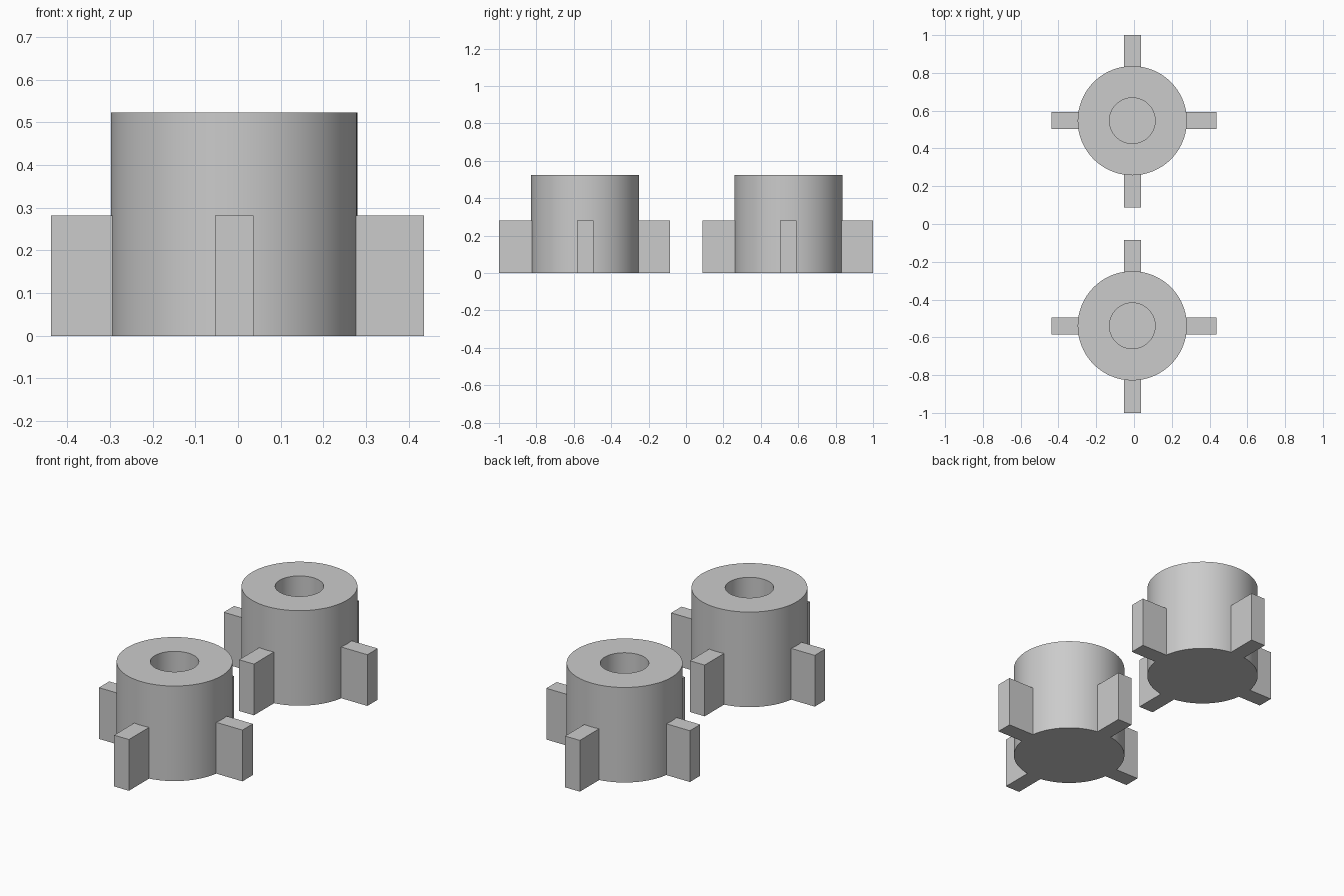
import bpy, bmesh, math
from mathutils import Vector

if "Cube" in bpy.data.objects:
    bpy.data.objects.remove(bpy.data.objects["Cube"])

CX = -0.009                      # shared axis of both hubs in x
R, BORE, H, FLOOR = 0.289, 0.121, 0.523, 0.12
FIN_H, FIN_W = 0.282, 0.09


def finish(bm, name):
    bmesh.ops.recalc_face_normals(bm, faces=bm.faces)
    mesh = bpy.data.meshes.new(name)
    bm.to_mesh(mesh)
    bm.free()
    obj = bpy.data.objects.new(name, mesh)
    bpy.context.collection.objects.link(obj)
    return obj


def hub(name, cy):
    # revolved half-section: closed base, outer wall, rim, blind bore
    profile = [(0, 0), (R, 0), (R, H), (BORE, H), (BORE, FLOOR), (0, FLOOR)]
    bm = bmesh.new()
    verts = [bm.verts.new((r, 0, z)) for r, z in profile]
    edges = [bm.edges.new(p) for p in zip(verts, verts[1:])]
    bmesh.ops.spin(bm, geom=verts + edges, cent=(0, 0, 0), axis=(0, 0, 1),
                   angle=math.tau, steps=96, use_duplicate=False)
    bmesh.ops.remove_doubles(bm, verts=bm.verts, dist=1e-5)
    obj = finish(bm, name)
    obj.location = (CX, cy, 0)
    bpy.ops.object.select_all(action='DESELECT')
    obj.select_set(True)
    bpy.context.view_layer.objects.active = obj
    bpy.ops.object.shade_smooth_by_angle(angle=math.radians(30))


def fin(name, x0, x1, y0, y1):
    bm = bmesh.new()
    bmesh.ops.create_cube(bm, size=1)
    bmesh.ops.scale(bm, verts=bm.verts, vec=(x1 - x0, y1 - y0, FIN_H))
    bmesh.ops.translate(bm, verts=bm.verts,
                        vec=Vector(((x0 + x1) / 2, (y0 + y1) / 2, FIN_H / 2)))
    finish(bm, name)


# two finned sockets: centre y, near and far fin tips
for side, cy, y_near, y_far in (("front", -0.539, -1.0, -0.085),
                                ("back", 0.547, 0.087, 1.0)):
    hub(f"{side}_hub", cy)
    w, root = FIN_W / 2, R - 0.02
    fin(f"{side}_left_fin", -0.438, CX - root, cy - w, cy + w)
    fin(f"{side}_right_fin", CX + root, 0.436, cy - w, cy + w)
    fin(f"{side}_near_fin", CX - w, CX + w, y_near, cy - root)
    fin(f"{side}_far_fin", CX - w, CX + w, cy + root, y_far)
